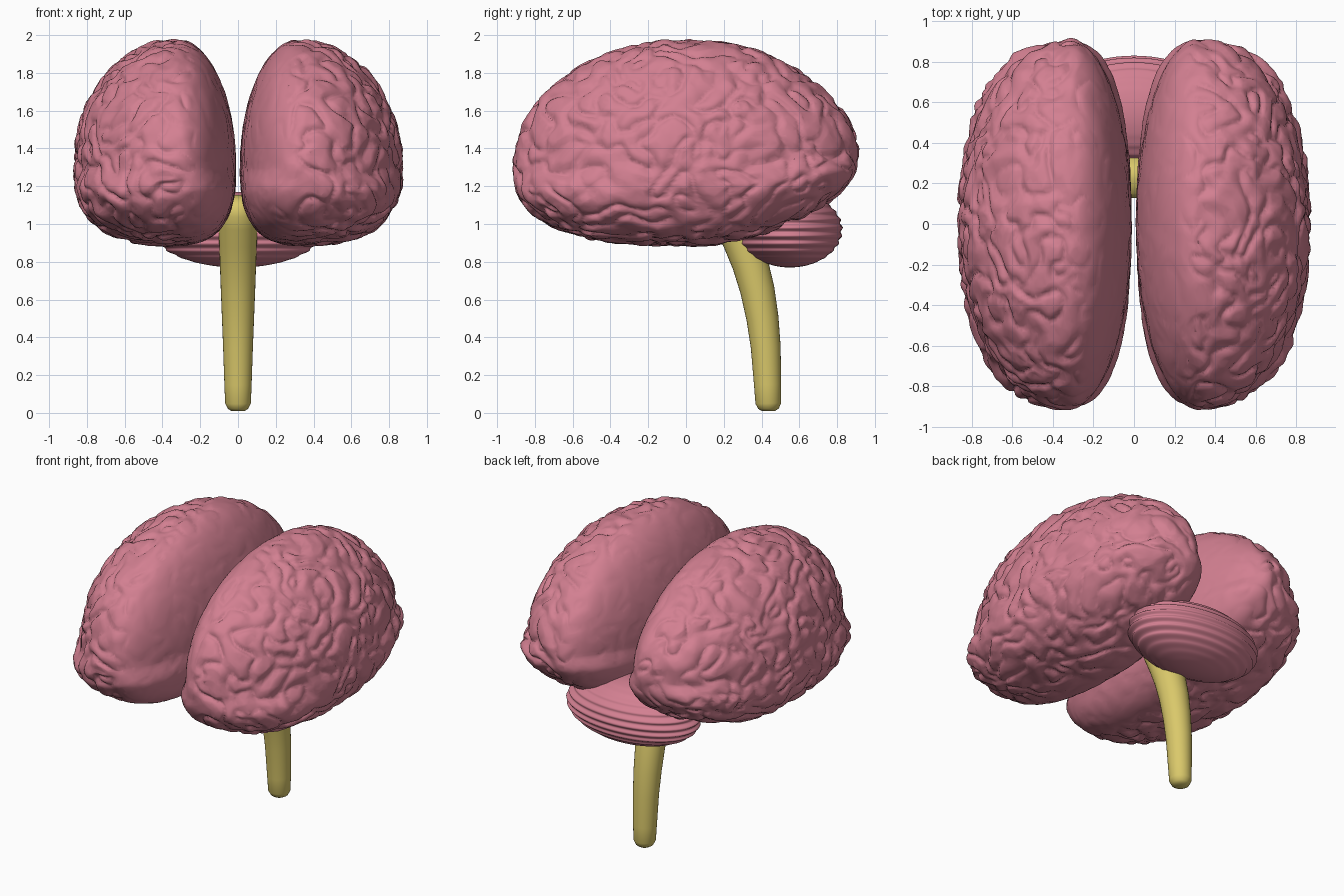
import bpy, bmesh, math
from mathutils import Vector, noise

if "Cube" in bpy.data.objects:
    bpy.data.objects.remove(bpy.data.objects["Cube"])


def material(name, rgb):
    m = bpy.data.materials.new(name)
    m.diffuse_color = (*rgb, 1.0)
    m.use_nodes = True
    m.node_tree.nodes["Principled BSDF"].inputs["Base Color"].default_value = m.diffuse_color
    return m


PINK = material("tissue_pink", (0.65, 0.215, 0.285))
YELLOW = material("stem_yellow", (0.70, 0.58, 0.145))


def finish(bm, name, mat):
    bmesh.ops.recalc_face_normals(bm, faces=bm.faces)
    for f in bm.faces:
        f.smooth = True
    me = bpy.data.meshes.new(name)
    bm.to_mesh(me)
    bm.free()
    me.materials.append(mat)
    ob = bpy.data.objects.new(name, me)
    bpy.context.collection.objects.link(ob)
    return ob


def smoothstep(a, b, t):
    t = min(1.0, max(0.0, (t - a) / (b - a)))
    return t * t * (3 - 2 * t)


def folds(p):
    """Winding rounded ridges separated by narrow grooves, about -1 to 1."""
    warp = noise.noise_vector(p * 4.0) * 0.07
    q = p + warp
    ridge = min(1.0, abs(noise.noise(q * 8.5)) * 2.6) ** 0.7
    return 1.3 * (ridge - 0.6) + 0.5 * noise.noise(q * 17.0)


def hemisphere(name, side):
    bm = bmesh.new()
    bmesh.ops.create_icosphere(bm, subdivisions=7, radius=1.0)
    for v in bm.verts:
        n = v.co.normalized()
        # boxier underside, rounder top
        p = 2 + 0.6 * smoothstep(0.0, 0.3, -n.z)
        n = n / (abs(n.x) ** p + abs(n.y) ** p + abs(n.z) ** p) ** (1 / p)
        x = n.x * (0.545 if n.x > 0 else 0.31)
        y = n.y * 0.91
        z = n.z * (0.675 if n.z > 0 else 0.41)
        # underside rises toward the back
        z += 0.11 * smoothstep(0.05, 0.9, y) * smoothstep(0.45, -0.25, z)
        pos = Vector((0.32 + x, y, 1.30 + z))
        out = Vector((x / 0.30, y / 0.83, z / 0.36)).normalized()
        # folds are strong outside, faint on the inner wall
        amp = 0.003 + 0.015 * smoothstep(-0.12, 0.08, x)
        pos += out * amp * folds(pos + Vector((7.3 * side, 0, 0)))
        v.co = (pos.x * side, pos.y, pos.z)
    # thin the mesh down while keeping the fold detail
    ob = finish(bm, name, PINK)
    return ob


def lighten(ob, ratio):
    mod = ob.modifiers.new("lighten", "DECIMATE")
    mod.ratio = ratio


# two mirrored halves with different folds
for name, side in (("right_hemisphere", 1), ("left_hemisphere", -1)):
    lighten(hemisphere(name, side), 0.35)

# cerebellum: flattened ball with stacked horizontal ridges
bm = bmesh.new()
bmesh.ops.create_uvsphere(bm, u_segments=64, v_segments=120, radius=1.0)
for v in bm.verts:
    n = v.co.copy()
    flat = math.hypot(n.x, n.y)
    k = 1 + 0.022 * math.sin(math.asin(max(-1, min(1, n.z))) * 28) * flat
    v.co = (n.x * 0.45 * k, 0.55 + n.y * 0.275 * k, 0.97 + n.z * 0.2)
finish(bm, "cerebellum", PINK)

# brain stem: tapered bent tube (y, z, radius)
path = [(0.437, 0.01, 0.035), (0.437, 0.022, 0.054), (0.436, 0.05, 0.068),
        (0.432, 0.15, 0.072), (0.422, 0.35, 0.079), (0.405, 0.5, 0.085),
        (0.378, 0.65, 0.091), (0.34, 0.79, 0.096), (0.295, 0.91, 0.1),
        (0.25, 1.01, 0.102), (0.215, 1.08, 0.098), (0.195, 1.12, 0.075),
        (0.187, 1.14, 0.04)]
SEG = 32
bm = bmesh.new()
rings = []
for i, (y, z, r) in enumerate(path):
    a, b = path[max(0, i - 1)], path[min(len(path) - 1, i + 1)]
    t = Vector((0, b[0] - a[0], b[1] - a[1])).normalized()
    across = Vector((0, t.z, -t.y))
    rings.append([bm.verts.new(Vector((0, y, z))
                  + Vector((1, 0, 0)) * r * math.cos(2 * math.pi * s / SEG)
                  + across * r * math.sin(2 * math.pi * s / SEG))
                  for s in range(SEG)])
for lo, hi in zip(rings, rings[1:]):
    for s in range(SEG):
        e = (s + 1) % SEG
        bm.faces.new((lo[s], lo[e], hi[e], hi[s]))
bm.faces.new(rings[0][::-1])
bm.faces.new(rings[-1])
finish(bm, "brain_stem", YELLOW)
